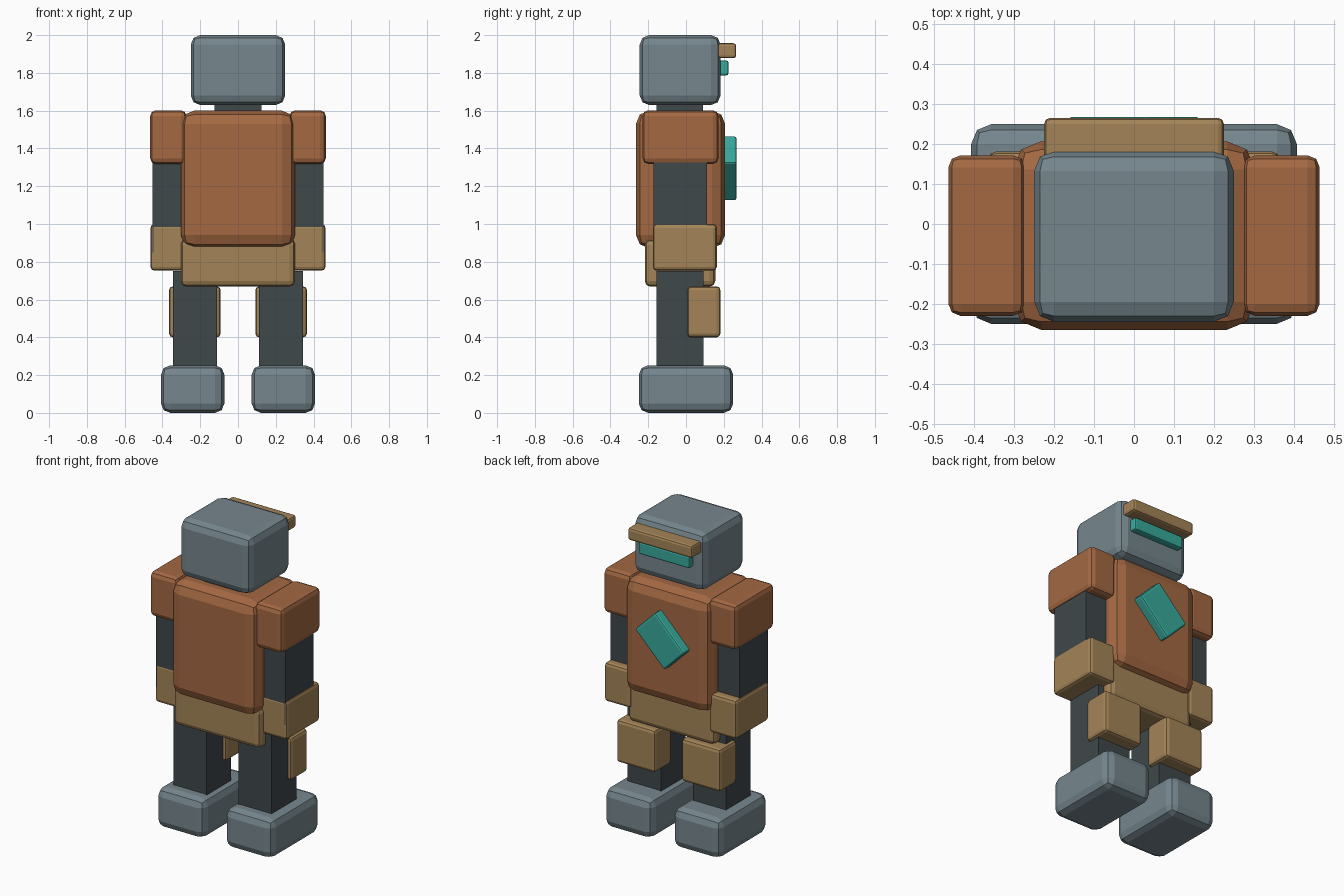
import bpy, bmesh, math
from mathutils import Matrix, Vector

if "Cube" in bpy.data.objects:
    bpy.data.objects.remove(bpy.data.objects["Cube"])


def material(name, color):
    m = bpy.data.materials.new(name)
    m.diffuse_color = (*color, 1)
    m.use_nodes = True
    m.node_tree.nodes["Principled BSDF"].inputs["Base Color"].default_value = m.diffuse_color
    return m


STEEL = material("steel", (0.18, 0.24, 0.27))
RUST = material("rust", (0.37, 0.14, 0.055))
DARK = material("dark", (0.05, 0.065, 0.07))
TAN = material("tan", (0.37, 0.23, 0.095))
TEAL = material("teal", (0.04, 0.40, 0.33))


def block(name, x, y, z, mat, bevel=0.0, turn=0.0):
    """Flat-shaded block from (min, max) ranges with two-step bevelled edges."""
    bm = bmesh.new()
    bmesh.ops.create_cube(bm, size=1)
    bmesh.ops.scale(bm, verts=bm.verts, vec=(x[1] - x[0], y[1] - y[0], z[1] - z[0]))
    if bevel:
        bmesh.ops.bevel(bm, geom=bm.edges[:], offset=bevel, segments=2,
                        profile=0.5, affect='EDGES')
    if turn:
        bmesh.ops.rotate(bm, verts=bm.verts, matrix=Matrix.Rotation(turn, 3, 'Y'))
    bmesh.ops.recalc_face_normals(bm, faces=bm.faces)
    mesh = bpy.data.meshes.new(name)
    bm.to_mesh(mesh)
    bm.free()
    mesh.materials.append(mat)
    ob = bpy.data.objects.new(name, mesh)
    ob.location = Vector((sum(x), sum(y), sum(z))) / 2
    bpy.context.collection.objects.link(ob)
    return ob


def pair(name, x, *args):
    """The same block on both sides of the body."""
    block("right_" + name, x, *args)
    block("left_" + name, (-x[1], -x[0]), *args)


# head
block("head", (-0.25, 0.25), (-0.245, 0.183), (1.63, 2.0), STEEL, 0.05)
block("brow", (-0.225, 0.225), (0.12, 0.266), (1.878, 1.957), TAN, 0.015)
block("visor", (-0.178, 0.178), (0.12, 0.224), (1.787, 1.866), TEAL, 0.01)
block("neck", (-0.125, 0.125), (-0.155, 0.09), (1.55, 1.68), DARK)

# body
block("torso", (-0.303, 0.303), (-0.265, 0.207), (0.872, 1.6), RUST, 0.07)
block("chest_plate", (-0.145, 0.145), (0.16, 0.268), (1.195, 1.395), TEAL, 0.012,
      -math.pi / 4)
block("pelvis", (-0.303, 0.303), (-0.218, 0.155), (0.668, 0.92), TAN, 0.03)

# arms
pair("shoulder", (0.273, 0.465), (-0.23, 0.172), (1.318, 1.602), RUST, 0.03)
pair("upper_arm", (0.285, 0.453), (-0.173, 0.11), (0.85, 1.4), DARK)
pair("forearm", (0.275, 0.463), (-0.175, 0.163), (0.753, 1.0), TAN, 0.02)

# legs
pair("leg", (0.112, 0.345), (-0.155, 0.092), (0.2, 0.75), DARK)
pair("knee_pad", (0.092, 0.365), (0.008, 0.182), (0.4, 0.67), TAN, 0.02)
pair("foot", (0.072, 0.408), (-0.25, 0.25), (0.0, 0.252), STEEL, 0.05)
